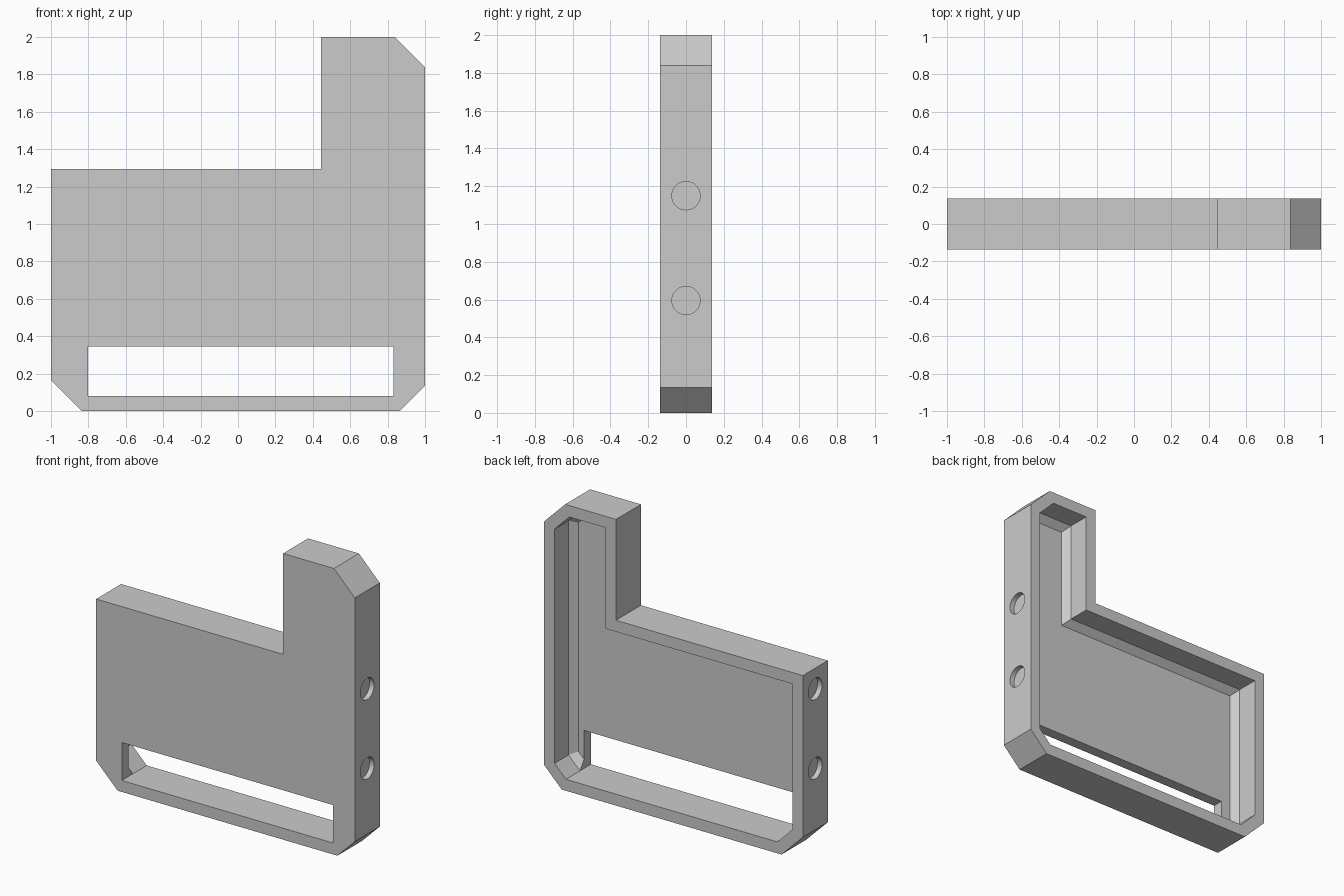
import bpy, bmesh, math
from mathutils import Vector, Matrix

cube = bpy.data.objects.get("Cube")
if cube:
    bpy.data.objects.remove(cube, do_unlink=True)

HALF = 0.1375      # half depth of the panel
WALL = 0.08        # rim thickness
FLOOR = -0.062     # inner face of the front plate
BEVEL = 0.045      # sloped strip between rim and plate

# Outline in (x, z), counter-clockwise
OUTLINE = [Vector(p) for p in (
    (-0.835, 0), (0.865, 0), (1, 0.135), (1, 1.838), (0.838, 2),
    (0.445, 2), (0.445, 1.295), (-1, 1.295), (-1, 0.165))]


def inset(points, dist):
    """Move every edge of the outline inward by dist."""
    result = []
    for i, p in enumerate(points):
        a = (p - points[i - 1]).normalized()
        b = (points[(i + 1) % len(points)] - p).normalized()
        na, nb = Vector((-a.y, a.x)), Vector((-b.y, b.x))
        result.append(p + (na + nb) * dist / (1 + na.dot(nb)))
    return result


def new_object(name, bm):
    bmesh.ops.recalc_face_normals(bm, faces=bm.faces)
    mesh = bpy.data.meshes.new(name)
    bm.to_mesh(mesh)
    bm.free()
    obj = bpy.data.objects.new(name, mesh)
    bpy.context.collection.objects.link(obj)
    return obj


def loft(name, sections):
    """Closed solid through (outline, y) sections."""
    bm = bmesh.new()
    rings = [[bm.verts.new((p.x, y, p.y)) for p in pts] for pts, y in sections]
    for low, high in zip(rings, rings[1:]):
        for i in range(len(low)):
            bm.faces.new((low[i - 1], low[i], high[i], high[i - 1]))
    bm.faces.new(rings[0])
    bm.faces.new(rings[-1])
    return new_object(name, bm)


def cut(target, cutter):
    """Subtract the cutter and delete it."""
    mod = target.modifiers.new("cut", 'BOOLEAN')
    mod.operation = 'DIFFERENCE'
    mod.solver = 'EXACT'
    mod.object = cutter
    graph = bpy.context.evaluated_depsgraph_get()
    mesh = bpy.data.meshes.new_from_object(target.evaluated_get(graph))
    target.modifiers.clear()
    target.data = mesh
    bpy.data.objects.remove(cutter, do_unlink=True)


# Solid panel
panel = loft("panel_shell", [(OUTLINE, -HALF), (OUTLINE, HALF)])

# Open back cavity with a sloped strip down to the plate
inner = inset(OUTLINE, WALL)
cut(panel, loft("cavity_cutter", [
    (inset(inner, BEVEL), FLOOR), (inner, FLOOR + BEVEL), (inner, HALF + 0.1)]))

# Long slot through the plate, level with the lower rim
left, right = inner[0], inner[1]
top = Vector((0, 0.345 - left.y))
slot = [left, right, right + top, left + top]
cut(panel, loft("slot_cutter", [(slot, -HALF - 0.1), (slot, 0.05)]))

# Shallow round sockets in both side walls
for side in (-1, 1):
    for z in (0.595, 1.15):
        bm = bmesh.new()
        bmesh.ops.create_cone(
            bm, cap_ends=True, segments=40, radius1=0.075, radius2=0.075,
            depth=0.07, matrix=Matrix.Translation((side, 0, z))
            @ Matrix.Rotation(math.pi / 2, 4, 'Y'))
        cut(panel, new_object("socket_cutter", bm))

# Single grey finish
grey = bpy.data.materials.new("grey")
grey.use_nodes = True
colour = (0.6, 0.6, 0.6, 1)
grey.diffuse_color = colour
grey.node_tree.nodes["Principled BSDF"].inputs["Base Color"].default_value = colour
panel.data.materials.clear()
panel.data.materials.append(grey)
for face in panel.data.polygons:
    face.material_index = 0

bpy.ops.object.select_all(action='DESELECT')
panel.select_set(True)
bpy.context.view_layer.objects.active = panel
bpy.ops.object.shade_smooth_by_angle(angle=math.radians(30))
